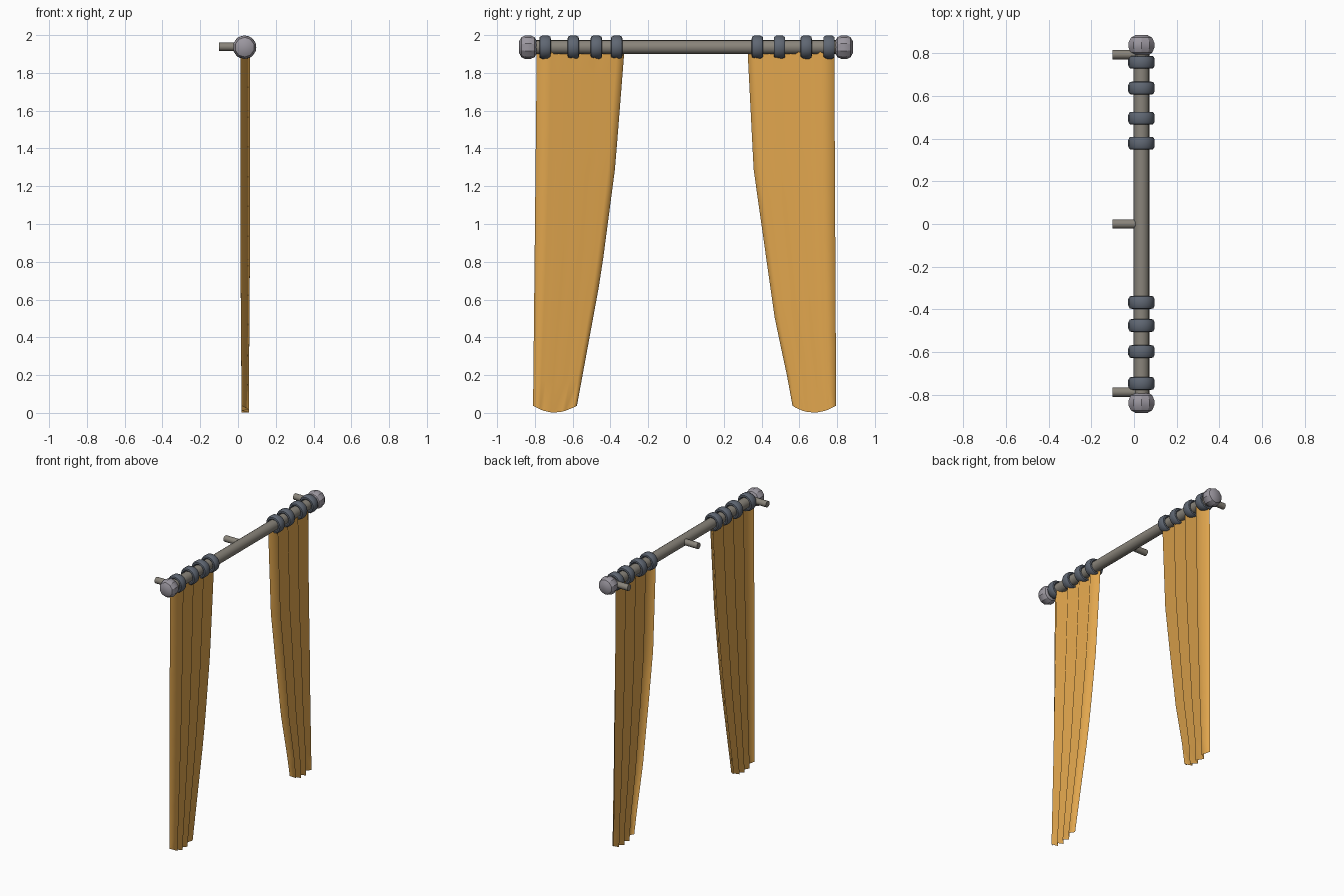
import bpy, bmesh, math
from mathutils import Matrix

if "Cube" in bpy.data.objects:
    bpy.data.objects.remove(bpy.data.objects["Cube"])

CX, CZ = 0.035, 1.936   # rod axis


def material(name, rgb):
    m = bpy.data.materials.new(name)
    m.diffuse_color = (*rgb, 1)
    m.use_nodes = True
    m.node_tree.nodes["Principled BSDF"].inputs["Base Color"].default_value = m.diffuse_color
    return m


FABRIC = material("golden fabric", (0.75, 0.38, 0.075))
ROD = material("warm grey metal", (0.25, 0.23, 0.195))
RING = material("blue grey metal", (0.115, 0.135, 0.17))
KNOB = material("pale grey metal", (0.33, 0.31, 0.35))


def finish(name, bm, mat, angle=30):
    bmesh.ops.recalc_face_normals(bm, faces=bm.faces)
    me = bpy.data.meshes.new(name)
    bm.to_mesh(me)
    bm.free()
    me.materials.append(mat)
    ob = bpy.data.objects.new(name, me)
    bpy.context.collection.objects.link(ob)
    bpy.ops.object.select_all(action='DESELECT')
    ob.select_set(True)
    bpy.context.view_layer.objects.active = ob
    bpy.ops.object.shade_smooth_by_angle(angle=math.radians(angle))
    return ob


def lathe(name, profile, segs, mat, closed=False):
    """Spin (radius, y) points about the rod axis."""
    bm = bmesh.new()
    loops = []
    for r, y in profile:
        loops.append([bm.verts.new((CX + r * math.sin(2 * math.pi * i / segs), y,
                                    CZ + r * math.cos(2 * math.pi * i / segs)))
                      for i in range(segs)])
    pairs = list(zip(loops, loops[1:]))
    if closed:
        pairs.append((loops[-1], loops[0]))
    for a, b in pairs:
        for i in range(segs):
            j = (i + 1) % segs
            bm.faces.new((a[i], a[j], b[j], b[i]))
    if not closed:
        bm.faces.new(loops[0])
        bm.faces.new(loops[-1])
    return finish(name, bm, mat)


# rod
lathe("rod", [(0.037, -0.80), (0.037, 0.80)], 16, ROD)

# end knobs
for s, side in ((-1, "left"), (1, "right")):
    prof = [(0.032, 0.789), (0.053, 0.802), (0.063, 0.824),
            (0.063, 0.850), (0.052, 0.872), (0.030, 0.884)]
    lathe("finial_" + side, [(r, s * y) for r, y in prof], 10, KNOB)

# curtain rings: bevelled bands around the rod
for k, y in enumerate((-0.746, -0.597, -0.475, -0.367, 0.378, 0.495, 0.636, 0.757)):
    prof = [(0.036, -0.022), (0.045, -0.030), (0.055, -0.028), (0.062, -0.015),
            (0.062, 0.015), (0.055, 0.028), (0.045, 0.030), (0.036, 0.022)]
    lathe(f"ring_{k + 1}", [(r, y + d) for r, d in prof], 16, RING, closed=True)

# wall brackets
for k, y in enumerate((-0.787, 0.0, 0.793)):
    bm = bmesh.new()
    bmesh.ops.create_cone(bm, cap_ends=True, segments=12, radius1=0.022, radius2=0.022,
                          depth=0.125,
                          matrix=Matrix.Translation((-0.0385, y, CZ + 0.002))
                          @ Matrix.Rotation(math.pi / 2, 4, 'Y'))
    finish(f"bracket_{k + 1}", bm, ROD, 40)


def interp(pts, z):
    """Piecewise linear edge outline, pts = (z, y) rising."""
    for (z0, y0), (z1, y1) in zip(pts, pts[1:]):
        if z <= z1:
            return y0 + (y1 - y0) * (z - z0) / (z1 - z0)
    return pts[-1][1]


def curtain(name, outer, inner, folds=4, gentle=0.66, nv=12):
    """Coarse lopsided pleats, smooth shaded, gathered toward the outer edge at the hem."""
    us = []
    for k in range(folds):
        us += [(k / folds, -1), ((k + gentle) / folds, 1)]
    us.append((1, -1))
    bm = bmesh.new()
    grid = []
    for j in range(nv + 1):
        t = j / nv
        row = []
        for u, side in us:
            hem = 0.002 + 0.036 * (2 * u - 1) ** 2
            z = hem + (1.915 - hem) * t
            yo, yi = interp(outer, z), interp(inner, z)
            amp = 0.019 + 0.007 * min(1, t * 2)
            row.append(bm.verts.new((CX + 0.003 + amp * side, yo + (yi - yo) * u, z)))
        grid.append(row)
    for a, b in zip(grid, grid[1:]):
        for i in range(len(us) - 1):
            bm.faces.new((a[i], a[i + 1], b[i + 1], b[i]))
    return finish(name, bm, FABRIC, 180)


curtain("left_curtain", [(0, -0.81), (1.92, -0.79)],
        [(0, -0.585), (0.04, -0.577), (0.73, -0.45), (1.3, -0.375), (1.92, -0.326)])
curtain("right_curtain", [(0, 0.795), (1.92, 0.785)],
        [(0, 0.557), (0.05, 0.566), (0.5, 0.47), (1.29, 0.358), (1.92, 0.326)])
